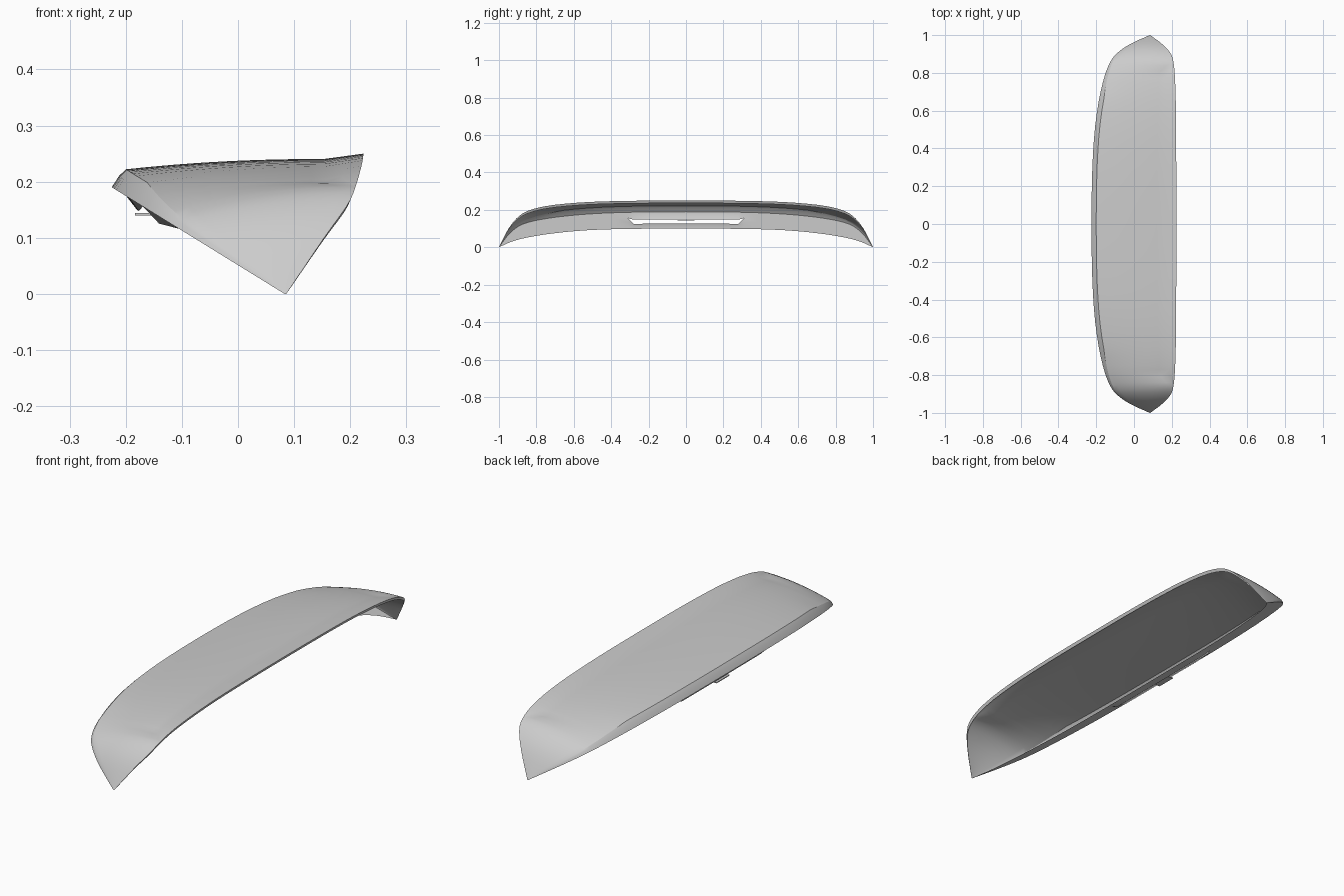
import bpy, bmesh, math
from mathutils import Vector

if "Cube" in bpy.data.objects:
    bpy.data.objects.remove(bpy.data.objects["Cube"])

# half-span guide table: y, leading-edge x, trailing-edge x, trailing-edge z, mounting-flange z
GUIDE = [
    (0.00, -0.225, 0.224, 0.250, 0.100),
    (0.25, -0.222, 0.224, 0.249, 0.099),
    (0.45, -0.212, 0.223, 0.245, 0.095),
    (0.60, -0.195, 0.222, 0.237, 0.086),
    (0.75, -0.165, 0.218, 0.220, 0.069),
    (0.85, -0.130, 0.210, 0.193, 0.052),
    (0.90, -0.094, 0.196, 0.160, 0.040),
    (0.95, -0.025, 0.152, 0.098, 0.023),
    (1.00, 0.083, 0.086, 0.000, 0.000),
]
SLOT_A, SLOT_B = 0.28, 0.31


def guide(col, y):
    """Smooth Hermite interpolation of one table column."""
    y = abs(y)
    n = len(GUIDE)

    def slope(i):
        if i == 0:
            return 0.0
        a, b = GUIDE[i - 1], GUIDE[min(i + 1, n - 1)]
        return (b[col] - a[col]) / (b[0] - a[0])
    i = max(k for k in range(n - 1) if GUIDE[k][0] <= y)
    h = GUIDE[i + 1][0] - GUIDE[i][0]
    t = (y - GUIDE[i][0]) / h
    p, q = GUIDE[i][col], GUIDE[i + 1][col]
    return (p * (1 + 2 * t) * (1 - t) ** 2 + h * slope(i) * t * (1 - t) ** 2
            + q * t * t * (3 - 2 * t) + h * slope(i + 1) * t * t * (t - 1))


def plane_z(x):
    return max(0.0, 0.19 * (0.083 - x) / 0.308)


def plane_x(z):
    return 0.083 - z * 0.308 / 0.19


def edges(y):
    lx = guide(1, y)
    lead = Vector((lx, y, plane_z(lx)))
    trail = Vector((guide(2, y), y, max(0, guide(3, y))))
    taper = min(1.0, (1 - abs(y)) / 0.35) ** 0.7
    return lead, trail, taper


def skin_section(y):
    """Leading bevel, crowned top, rear kick-up and trailing lip."""
    lead, trail, s = edges(y)
    brow = lead + Vector((0.025, 0, 0.032)) * s
    k = max(0.0, min(1.0, (0.855 - abs(y)) / 0.06))
    crease = trail.lerp(brow, 0.17 * k) - Vector((0, 0, 0.005 * k))
    pts = [lead, lead.lerp(brow, 0.6) + Vector((-0.002 * s, 0, 0.001 * s)), brow]
    bulge = 0.005 + 0.012 * (1 - s) * min(1, s * 2)
    for i in range(1, 12):
        t = i / 12
        p = brow.lerp(crease, t)
        p.z += bulge * 4 * t * (1 - t) * min(1, s * 3)
        pts.append(p)
    lip = trail + Vector((-0.006, 0, -0.014)) * min(1, s * 2)
    return pts + [crease, trail.lerp(crease, 0.5), trail, lip]


def flange_section(y):
    """Sloping mounting flange that follows the rear window plane."""
    lead, _, s = edges(y)
    pz = min(guide(4, y), lead.z)
    inner = Vector((plane_x(pz), y, pz))
    rows = [lead.lerp(inner, t) for t in (0, 0.18, 0.35, 0.60, 0.8, 1)]
    if abs(y) <= SLOT_A + 1e-4:
        for i in (2, 3):
            rows[i] += Vector((-0.006, 0, -0.009))
    return rows


def make_object(name, bm):
    bmesh.ops.remove_doubles(bm, verts=bm.verts, dist=0.0004)
    bmesh.ops.recalc_face_normals(bm, faces=bm.faces)
    me = bpy.data.meshes.new(name)
    bm.to_mesh(me)
    bm.free()
    ob = bpy.data.objects.new(name, me)
    bpy.context.collection.objects.link(ob)
    bpy.ops.object.select_all(action='DESELECT')
    ob.select_set(True)
    bpy.context.view_layer.objects.active = ob
    bpy.ops.object.shade_smooth_by_angle(angle=math.radians(25))
    return ob


def loft(name, section, stations, slot_row=None):
    bm = bmesh.new()
    rings = [[bm.verts.new(p) for p in section(y)] for y in stations]
    for ya, yb, a, b in zip(stations, stations[1:], rings, rings[1:]):
        far = max(abs(ya), abs(yb))
        for i in range(len(a) - 1):
            if i == slot_row and far <= SLOT_B + 1e-4:
                # slot opening, with slanted ends
                if far > SLOT_A + 1e-4:
                    if abs(ya) > abs(yb):
                        bm.faces.new((a[i], a[i + 1], b[i + 1]))
                    else:
                        bm.faces.new((b[i], b[i + 1], a[i + 1]))
                continue
            bm.faces.new((a[i], a[i + 1], b[i + 1], b[i]))
    return make_object(name, bm)


# stations: finer toward the drooping tips
half = [0.07 * i for i in range(1, 5)] + [0.31, 0.38, 0.45, 0.52, 0.59, 0.65, 0.70, 0.75]
half += [0.77, 0.795, 0.81, 0.825, 0.84, 0.855, 0.875, 0.89, 0.905, 0.92,
         0.935, 0.95, 0.965, 0.98, 0.99, 1.0]
stations = [-y for y in reversed(half)] + [0.0] + half

loft("spoiler_skin", skin_section, stations)
loft("mounting_flange", flange_section, stations, slot_row=2)

# small clip bridging the slot in the flange
bm = bmesh.new()
bmesh.ops.create_cube(bm, size=1)
for v in bm.verts:
    v.co = Vector((v.co.x * 0.035 - 0.166, v.co.y * 0.09, v.co.z * 0.004 + 0.142))
make_object("slot_clip", bm)
